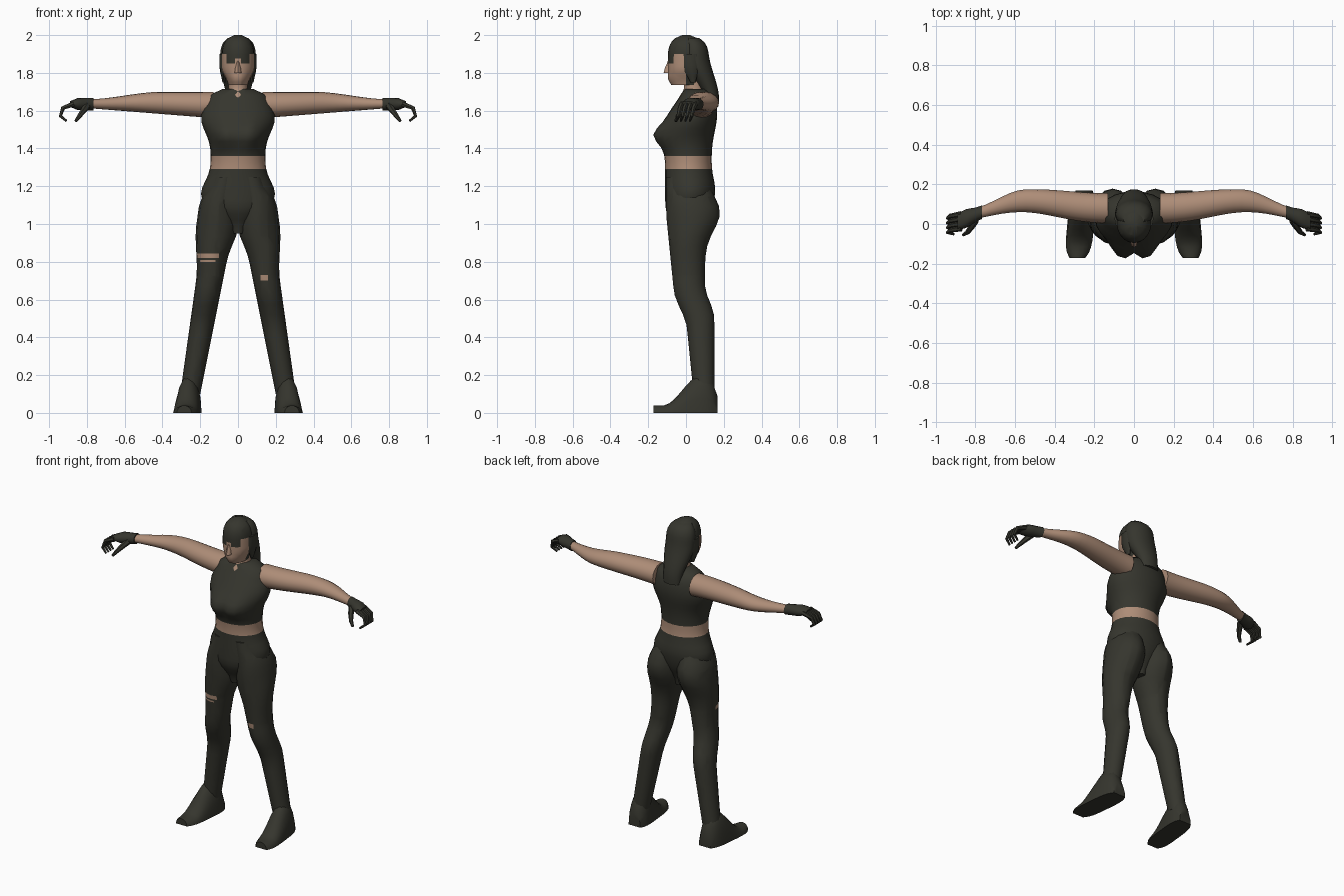
import bpy, bmesh, math
from mathutils import Vector

cube = bpy.data.objects.get("Cube")
if cube:
    bpy.data.objects.remove(cube, do_unlink=True)


def material(name, colour):
    mat = bpy.data.materials.new(name)
    mat.use_nodes = True
    mat.diffuse_color = (*colour, 1)
    shader = mat.node_tree.nodes["Principled BSDF"]
    shader.inputs["Base Color"].default_value = (*colour, 1)
    shader.inputs["Roughness"].default_value = 0.9
    return mat


materials = [material("charcoal cloth", (0.036, 0.036, 0.027)),
             material("tan skin", (0.42, 0.265, 0.185))]
CLOTH, SKIN = range(len(materials))
parts = []


def ramp(value, start, end):
    """Smooth rise from zero at start to one at end."""
    t = min(max((value - start) / (end - start), 0), 1)
    return t * t * (3 - 2 * t)


def bump(value, centre, width):
    return math.exp(-((value - centre) / width) ** 2)


def finish(name, bm, colour_rule):
    bmesh.ops.recalc_face_normals(bm, faces=bm.faces)
    for face in bm.faces:
        face.material_index = int(colour_rule(face.calc_center_median()))
    mesh = bpy.data.meshes.new(name)
    bm.to_mesh(mesh)
    bm.free()
    for mat in materials:
        mesh.materials.append(mat)
    part = bpy.data.objects.new(name, mesh)
    bpy.context.collection.objects.link(part)
    parts.append(part)


def loft(name, axis, start, end, section, colour_rule, side=1, steps=16,
         sides=16, deform=None, cuts=()):
    """Skin oval sections; section(t) gives low and high bounds on both other axes."""
    bm = bmesh.new()
    rings = []
    for step in range(steps + 1):
        t = start + (end - start) * step / steps
        low_a, high_a, low_b, high_b = section(t)
        ring = []
        for corner in range(sides):
            angle = math.tau * corner / sides
            point = [(low_a + high_a + (high_a - low_a) * math.cos(angle)) / 2,
                     (low_b + high_b + (high_b - low_b) * math.sin(angle)) / 2]
            point.insert("xyz".index(axis), t)
            co = Vector(point)
            if deform:
                deform(co)
            co.x *= side
            ring.append(bm.verts.new(co))
        rings.append(ring)
    for lower, upper in zip(rings, rings[1:]):
        for i in range(sides):
            j = (i + 1) % sides
            bm.faces.new((lower[i], lower[j], upper[j], upper[i]))
    bm.faces.new(rings[0])
    bm.faces.new(rings[-1])
    # straight cuts give the painted regions clean borders
    for cut_axis, value in cuts:
        normal = Vector([float(cut_axis == letter) for letter in "xyz"])
        bmesh.ops.bisect_plane(bm, geom=bm.verts[:] + bm.edges[:] + bm.faces[:],
                               plane_co=normal * value, plane_no=normal)
    finish(name, bm, colour_rule)


def tube(name, points, radius, side):
    """Tapered finger following a short path."""
    curve = bpy.data.curves.new(name, "CURVE")
    curve.dimensions = "3D"
    curve.bevel_depth = radius
    curve.bevel_resolution = 1
    curve.use_fill_caps = True
    spline = curve.splines.new("POLY")
    spline.points.add(len(points) - 1)
    for index, (knot, (x, y, z)) in enumerate(zip(spline.points, points)):
        knot.co = (x * side, y, z, 1)
        knot.radius = 1 - 0.2 * index
    path = bpy.data.objects.new(name + " path", curve)
    bpy.context.collection.objects.link(path)
    bm = bmesh.new()
    bm.from_mesh(path.evaluated_get(bpy.context.evaluated_depsgraph_get()).to_mesh())
    bpy.data.objects.remove(path, do_unlink=True)
    finish(name, bm, all_cloth)


def all_cloth(centre):
    return CLOTH


def all_skin(centre):
    return SKIN


# Torso: hips, bare waist and cropped top with a bust
WAIST = (1.29, 1.36)


def torso_section(z):
    crotch = ramp(z, 1.1, 0.95)
    half = (0.143 + 0.053 * bump(z, 1.16, 0.09) + 0.053 * bump(z, 1.56, 0.1)
            - 0.07 * ramp(z, 1.68, 1.72) - 0.1 * crotch)
    front = 0.12 * ramp(z, 1.52, 1.78) - 0.11 - 0.02 * bump(z, 1.46, 0.08) + 0.06 * crotch
    back = (0.135 + 0.02 * bump(z, 1.18, 0.08) + 0.03 * bump(z, 1.58, 0.12)
            - 0.03 * ramp(z, 1.66, 1.72) - 0.05 * crotch)
    return -half, half, front, back


def add_bust(co):
    if co.y < 0:
        co.y -= 0.055 * bump(abs(co.x), 0.065, 0.06) * bump(co.z, 1.47, 0.06)


loft("torso", "z", 0.95, 1.715, torso_section,
     lambda c: SKIN if WAIST[0] < c.z < WAIST[1] else CLOTH, steps=22, sides=24,
     deform=add_bust, cuts=[("z", height) for height in WAIST])


# Head and neck, with a fringe and eyes marked on the face
def dome(z):
    return math.sqrt(1 - (max(0, z - 1.87) / 0.132) ** 3)


def head_section(z):
    jaw = ramp(z, 1.83, 1.73)
    half = 0.087 * dome(z) - 0.035 * jaw
    return -half, half, 0.02 * ramp(z, 1.77, 1.73) - 0.096 * dome(z), 0.1 * dome(z)


HAIRLINE, FRINGE, EYE, TEMPLE, BRIDGE = 1.9, 1.875, 1.85, 0.062, 0.016


def face_colour(c):
    if c.z > HAIRLINE or c.y > 0:
        return CLOTH
    if c.z > FRINGE and abs(c.x) < TEMPLE:
        return CLOTH
    return CLOTH if c.z > EYE and BRIDGE < abs(c.x) < TEMPLE else SKIN


loft("head", "z", 1.735, 2, head_section, face_colour, sides=20,
     cuts=[("x", s * x) for s in (-1, 1) for x in (TEMPLE, BRIDGE)]
     + [("z", z) for z in (HAIRLINE, FRINGE, EYE)] + [("y", 0)])


def neck_section(z):
    flare = ramp(z, 1.72, 1.66)
    half = 0.05 + 0.015 * flare
    return -half, half, -0.01 - 0.03 * flare, 0.1


loft("neck", "z", 1.665, 1.76, neck_section, all_skin, steps=5)


def nose_section(z):
    slope = ramp(z, 1.8, 1.88)
    half = 0.018 - 0.012 * slope
    return -half, half, 0.025 * slope - 0.118, -0.07


loft("nose", "z", 1.8, 1.87, nose_section, all_skin, steps=3, sides=8)


# Long hair falling to the shoulder blades
def hair_section(z):
    half = 0.095 * dome(z) - 0.035 * ramp(z, 1.85, 1.65)
    front = 0.12 * ramp(z, 1.88, 1.64) - 0.02 * dome(z)
    return -half, half, front, 0.12 * dome(z) + 0.055 * ramp(z, 1.92, 1.66)


loft("hair", "z", 1.635, 1.985, hair_section, all_cloth)


# Sections shared by both sides of the body
def lock_section(z):
    spread = ramp(z, 1.74, 1.83)
    return 0.066, 0.082 + 0.016 * spread, 0.025 - 0.04 * spread, 0.05 + 0.02 * spread


def arm_section(x):
    back = 0.155 + 0.02 * ramp(x, 0.15, 0.5) - 0.1 * ramp(x, 0.54, 0.84)
    return (0.06 * bump(x, 0.57, 0.25), back,
            1.55 + 0.08 * x, 1.7 - 0.04 * ramp(x, 0.4, 0.8))


def palm_section(x):
    middle = 0.06 - 0.4 * (x - 0.765)
    half = 0.034 + 0.013 * bump(x, 0.85, 0.04)
    thick = 0.033 - 0.02 * ramp(x, 0.84, 0.9)
    return middle - half, middle + half, 1.635 - thick, 1.635 + thick


def leg_section(z):
    inner = max(0, 0.22 - 0.2 * z - 0.03 * ramp(z, 0.8, 1))
    outer = 0.32 - 0.14 * z + 0.04 * ramp(z, 0.7, 1) - 0.05 * ramp(z, 1.1, 1.25)
    front = max(-0.105, 0.05 - 0.1 * z - 0.05 * ramp(z, 0.45, 0.65))
    back = 0.15 - 0.05 * ramp(z, 0.5, 0.68) + 0.08 * bump(z, 1.06, 0.13)
    return inner, outer, front, back


def boot_section(y):
    middle = 0.268 - 0.1 * y
    half = 0.068 * math.sqrt(1 - (y / 0.19) ** 4)
    top = 0.04 + 0.16 * ramp(y, -0.12, 0.08) - 0.13 * ramp(y, 0.12, 0.18)
    return middle - half, middle + half, -top, top


def flat_sole(co):
    co.z = max(co.z, 0)


# Tears in the trousers: x bounds, then z bounds
TEARS = {-1: [(-0.23, -0.1, 0.82, 0.845), (-0.2, -0.12, 0.8, 0.81)],
         1: [(0.12, 0.16, 0.7, 0.73)]}

for side, label in ((1, "left"), (-1, "right")):
    loft(label + " hair lock", "z", 1.75, 1.9, lock_section, all_cloth, side, 5, 8)
    loft(label + " arm", "x", 0.13, 0.79, arm_section, all_skin, side)
    loft(label + " palm", "x", 0.765, 0.89, palm_section, all_cloth, side, 6, 12)
    for row, finger in enumerate(("little", "ring", "middle", "index")):
        curl = [(0.87 + 0.055 * math.sin(j) + 0.01 * j, 0.05 - 0.024 * row - 0.01 * j,
                 1.59 + 0.045 * math.cos(j)) for j in range(4)]
        tube(f"{label} {finger} finger", curl, 0.015, side)
    tube(label + " thumb", [(0.8 + 0.02 * j, 0.02 - 0.075 * math.sin(j / 2),
                             1.625 - 0.027 * j) for j in range(4)], 0.02, side)

    tears = TEARS[side]

    def leg_colour(c):
        torn = any(a < c.x < b and low < c.z < high for a, b, low, high in tears)
        return SKIN if torn and c.y < 0 else CLOTH

    loft(label + " trouser leg", "z", 0.1, 1.25, leg_section, leg_colour, side, 22,
         cuts=[("xxzz"[i], tear[i]) for tear in tears for i in range(4)])
    loft(label + " boot", "y", 0.168, -0.172, boot_section, all_cloth, side, 12,
         deform=flat_sole)

# Smooth shading with crisp end caps
bpy.ops.object.select_all(action="DESELECT")
for part in parts:
    part.select_set(True)
bpy.context.view_layer.objects.active = parts[0]
bpy.ops.object.shade_smooth_by_angle(angle=math.radians(50))
